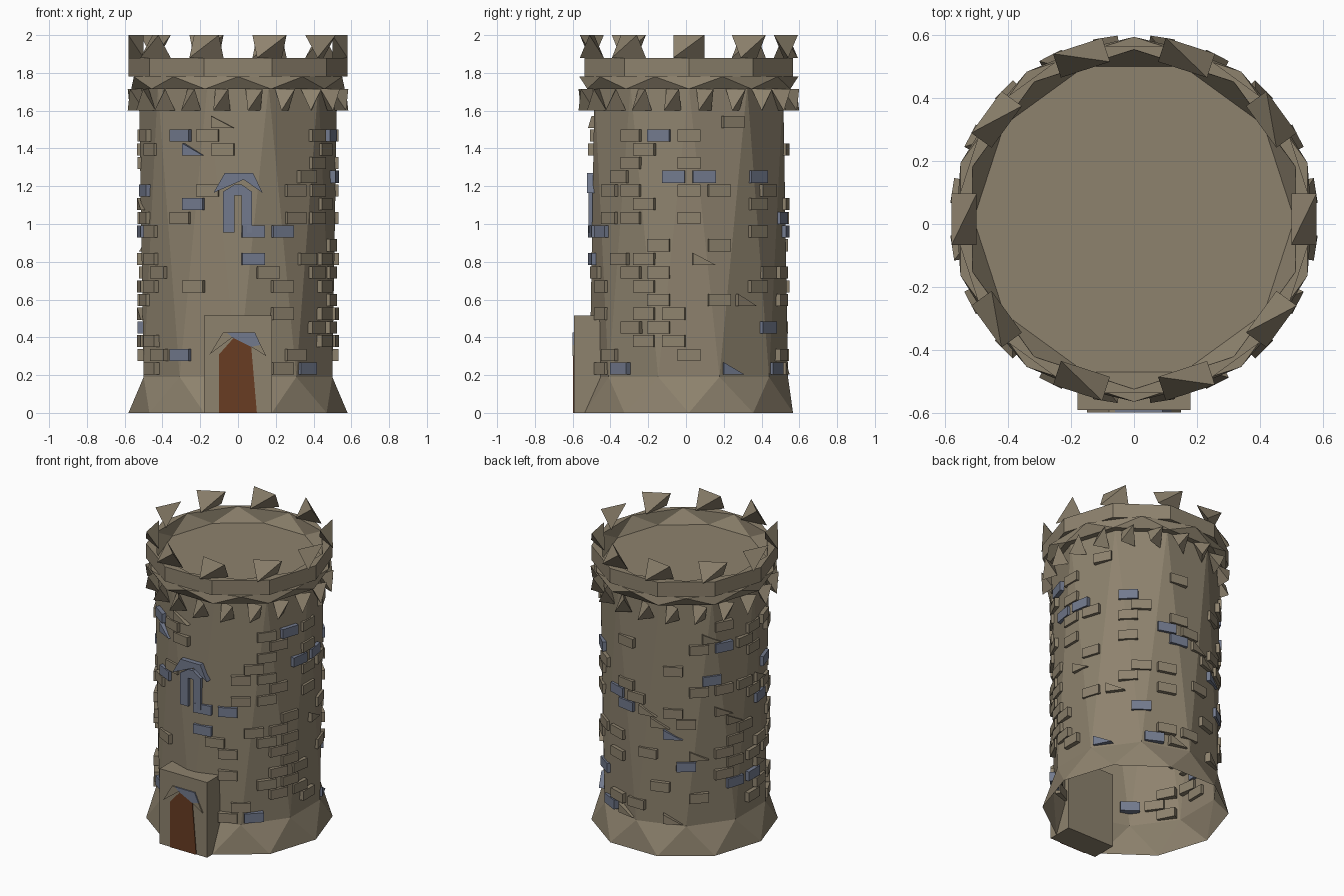
import bpy, bmesh, math, random
from mathutils import Vector

random.seed(4)
SIDES = 10
STEP = math.tau / SIDES
CENTRE_Y = 0.015

cube = bpy.data.objects.get("Cube")
if cube:
    bpy.data.objects.remove(cube, do_unlink=True)


def material(name, rgb):
    mat = bpy.data.materials.new(name)
    mat.use_nodes = True
    mat.diffuse_color = (*rgb, 1)
    mat.node_tree.nodes["Principled BSDF"].inputs["Base Color"].default_value = (*rgb, 1)
    return mat


STONE = material("warm_stone", (0.27, 0.225, 0.155))
SLATE = material("blue_slate", (0.17, 0.195, 0.27))
WOOD = material("door_wood", (0.14, 0.045, 0.016))


def finish(name, bm, mat, fix_normals=True):
    if fix_normals:
        bmesh.ops.recalc_face_normals(bm, faces=bm.faces[:])
    mesh = bpy.data.meshes.new(name)
    bm.to_mesh(mesh)
    bm.free()
    mesh.materials.append(mat)
    obj = bpy.data.objects.new(name, mesh)
    bpy.context.collection.objects.link(obj)
    return obj


def polar(radius, angle, z, side=0.0):
    """Point at a radius and angle, moved sideways along the tangent."""
    c, s = math.cos(angle), math.sin(angle)
    return Vector((radius * c - side * s, CENTRE_Y + radius * s + side * c, z))


def loft(name, rings, cap_bottom=True, cap_top=True):
    """Rings are (radius, z, half-step turn); turned rings join as triangles."""
    bm = bmesh.new()
    loops = [[bm.verts.new(polar(r, (i + turn / 2) * STEP, z)) for i in range(SIDES)]
             for r, z, turn in rings]
    for n in range(len(rings) - 1):
        a, b = loops[n], loops[n + 1]
        turn_a, turn_b = rings[n][2], rings[n + 1][2]
        for i in range(SIDES):
            j = (i + 1) % SIDES
            if turn_a == turn_b:
                bm.faces.new((a[i], a[j], b[j], b[i]))
            elif turn_b:
                bm.faces.new((a[i], a[j], b[i]))
                bm.faces.new((b[i], a[j], b[j]))
            else:
                bm.faces.new((a[i], a[j], b[j]))
                bm.faces.new((a[i], b[j], b[i]))
    if cap_bottom:
        bm.faces.new(loops[0][::-1])
    if cap_top:
        bm.faces.new(loops[-1])
    return finish(name, bm, STONE, False)


def shard(bm, angle, r_in, r_out, half, z0, z1):
    """Four-sided stone whose top and bottom edges cross."""
    v = [bm.verts.new(p) for p in (
        polar(r_out, angle, z1, half), polar(r_in, angle, z1, -half),
        polar(r_out, angle, z0, -half), polar(r_in, angle, z0, half))]
    for skip in range(4):
        bm.faces.new([v[i] for i in range(4) if i != skip])


def prism(bm, front, back):
    """Solid between two matching outlines."""
    f = [bm.verts.new(p) for p in front]
    b = [bm.verts.new(p) for p in back]
    bm.faces.new(f)
    bm.faces.new(b[::-1])
    for i in range(len(f)):
        j = (i + 1) % len(f)
        bm.faces.new((f[j], f[i], b[i], b[j]))


def plate(name, outlines, y_front, y_back, mat):
    bm = bmesh.new()
    for pts in outlines:
        prism(bm, [(x, y_front, z) for x, z in pts], [(x, y_back, z) for x, z in pts])
    return finish(name, bm, mat)


# Flared foot and shaft, open underneath
loft("tower_wall", [(0.58, 0, 0), (0.525, 0.19, 1), (0.525, 1.73, 0)], False, False)

# Faceted ledge, then the parapet with its sunken roof floor
loft("ledge", [(0.565, 1.715, 0), (0.58, 1.78, 1)])
loft("parapet", [(0.58, 1.78, 0), (0.58, 1.88, 0), (0.54, 1.88, 1), (0.51, 1.79, 0)])

# Battlements and corbels
bm = bmesh.new()
for i in range(SIDES):
    shard(bm, i * STEP, 0.5, 0.58, 0.082, 1.88, 2.0)
finish("battlements", bm, STONE)

bm = bmesh.new()
for i in range(2 * SIDES):
    shard(bm, (i + 0.5) * STEP / 2, 0.51, 0.585, 0.04, 1.6, 1.715)
finish("corbels", bm, STONE)

# Raised bricks: row -> slots counted round the wall from the front
SLATE_ROWS = {0: (2, 6, 8), 1: (-2,), 3: (8, 14, 15), 5: (12,), 8: (0, 11),
              10: (0, 1, 9, 15), 11: (9,), 12: (-2,), 13: (13, 16),
              14: (4, 5, 7), 16: (-2, 13), 17: (-2, 4)}
STONE_ROWS = {0: (1,), 1: (-3, 2, 5), 2: (3, 4), 3: (3, 4), 4: (1, 3, 4),
              5: (4, 6, 7), 6: (-2, 1, 3, 7), 7: (-3, 1, 3, 4, 8), 8: (2, 3, 5),
              9: (4, 6), 10: (7,), 11: (-2, 2, 3, 5), 12: (3, 7),
              13: (-1, 2, 3, 5, 6, 8), 14: (2,), 15: (3, 5), 16: (-1, 3),
              17: (-1, 3, 5), 18: (-1, 6)}
HALF_BRICKS = {(0, 6), (5, 7), (8, 5), (8, 11), (16, -2), (18, -1)}


def brick(bm, row, slot):
    angle = -math.pi / 2 + STEP / 2 * (slot + (0.5 if row % 2 == 0 else 0))
    z = 0.235 + 0.0725 * row
    w, h = 0.061, 0.032
    corners = [(-w, z - h), (w, z - h), (w, z + h), (-w, z + h)]
    if (row, slot) in HALF_BRICKS:
        corners.pop(2)
    prism(bm, [polar(0.531, angle, q, s) for s, q in corners],
          [polar(0.48, angle, q, s) for s, q in corners])


slate, stone = bmesh.new(), bmesh.new()
for row in range(19):
    blue = SLATE_ROWS.get(row, ())
    for slot in blue:
        brick(slate, row, slot)
    for slot in STONE_ROWS[row]:
        brick(stone, row, slot)
    # Scattered bricks on the back
    for slot in range(9, 17):
        if slot not in blue and random.random() < 0.33:
            if random.random() < 0.15:
                HALF_BRICKS.add((row, slot))
            brick(stone, row, slot)
finish("slate_bricks", slate, SLATE)
finish("stone_bricks", stone, STONE)

# Doorway block, door and hood
plate("doorway", [[(-0.18, 0), (0.18, 0), (0.18, 0.515), (-0.18, 0.515)]], -0.592, -0.42, STONE)
plate("door", [[(-0.1, 0), (0.1, 0), (0.07, 0.35), (-0.02, 0.4), (-0.1, 0.31)]],
      -0.597, -0.59, WOOD)
plate("door_hood", [[(-0.03, 0.4), (0.07, 0.35), (0.12, 0.36), (0.09, 0.425), (-0.06, 0.425)]],
      -0.6, -0.591, SLATE)
plate("door_hood_ends", [[(-0.15, 0.31), (-0.03, 0.4), (-0.06, 0.425), (-0.08, 0.425)],
                         [(0.07, 0.35), (0.15, 0.3), (0.12, 0.36)]], -0.6, -0.591, STONE)

# Window: two jambs, an arch and a pointed hood around a stone slit
plate("window_frame", [[(-0.08, 0.955), (-0.018, 0.955), (-0.018, 1.21), (-0.08, 1.17)],
                       [(0.018, 0.955), (0.075, 0.955), (0.075, 1.17), (0.018, 1.21)],
                       [(-0.018, 1.15), (0.018, 1.15), (0.018, 1.21), (-0.018, 1.21)]],
      -0.515, -0.46, SLATE)
plate("window_hood", [[(-0.13, 1.165), (0.03, 1.235), (0.13, 1.165), (0.08, 1.27), (-0.07, 1.27)]],
      -0.525, -0.45, SLATE)
